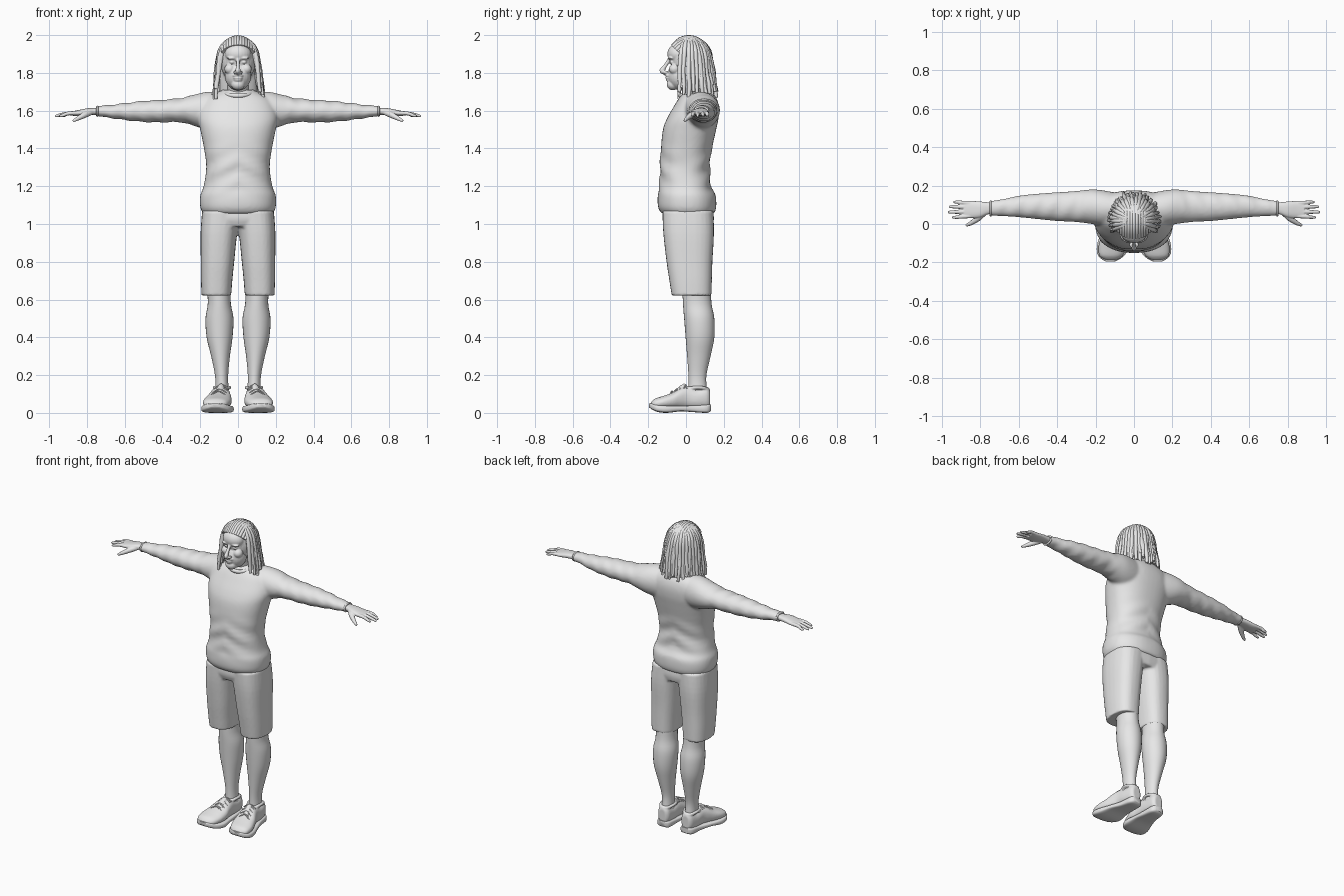
import bpy, bmesh, random
from math import sin, cos, pi, radians, sqrt, copysign
from mathutils import Vector, Matrix

random.seed(4)
cube = bpy.data.objects.get("Cube")
if cube:
    bpy.data.objects.remove(cube, do_unlink=True)

clay = bpy.data.materials.new("plain grey")
clay.use_nodes = True
clay.diffuse_color = (0.8, 0.8, 0.8, 1)
clay.node_tree.nodes["Principled BSDF"].inputs["Base Color"].default_value = (0.8, 0.8, 0.8, 1)


def spline(rows, steps=4):
    """Catmull-Rom interpolation of rows of numbers."""
    out, last = [], len(rows) - 1
    for i in range(last):
        quad = rows[max(i - 1, 0)], rows[i], rows[i + 1], rows[min(i + 2, last)]
        for j in range(steps):
            t = j / steps
            out.append([0.5 * (2 * q + (r - p) * t + (2 * p - 5 * q + 4 * r - s) * t * t
                               + (3 * q - p - 3 * r + s) * t ** 3) for p, q, r, s in zip(*quad)])
    return out + [list(rows[-1])]


def skin(bm, rings):
    """Bridge equal rings of points and cap both ends."""
    loops = [[bm.verts.new(p) for p in ring] for ring in rings]
    n = len(loops[0])
    for a, b in zip(loops, loops[1:]):
        for i in range(n):
            bm.faces.new((a[i], a[(i + 1) % n], b[(i + 1) % n], b[i]))
    bm.faces.new(loops[0][::-1])
    bm.faces.new(loops[-1])


def loft(bm, axis, rows, power=2.0, n=28):
    """Rows are (position on axis, low, high, low, high) for the other two axes."""
    u, v = [k for k in range(3) if k != axis]
    rings = []
    for pos, u0, u1, v0, v1 in spline(rows):
        ring = []
        for i in range(n):
            c, s = cos(2 * pi * i / n), sin(2 * pi * i / n)
            p = Vector()
            p[axis] = pos
            p[u] = (u0 + u1) / 2 + (u1 - u0) / 2 * copysign(abs(c) ** (2 / power), c)
            p[v] = (v0 + v1) / 2 + (v1 - v0) / 2 * copysign(abs(s) ** (2 / power), s)
            ring.append(p)
        rings.append(ring)
    skin(bm, rings)


def tube(bm, rows, n=8, steps=4):
    """Rows are (x, y, z, radius) along a path."""
    rows = spline(rows, steps)
    pts = [Vector(r[:3]) for r in rows]
    rings, side, old = [], None, None
    for i, p in enumerate(pts):
        d = (pts[min(i + 1, len(pts) - 1)] - pts[max(i - 1, 0)]).normalized()
        side = d.orthogonal().normalized() if side is None else old.rotation_difference(d) @ side
        old, up = d, d.cross(side)
        rings.append([p + rows[i][3] * (side * cos(2 * pi * k / n) + up * sin(2 * pi * k / n))
                      for k in range(n)])
    skin(bm, rings)


def ball(bm, centre, radii):
    m = Matrix.Translation(centre) @ Matrix.Diagonal((*radii, 1))
    bmesh.ops.create_uvsphere(bm, u_segments=24, v_segments=16, radius=1, matrix=m)


def mirror_copy(bm):
    geom = bmesh.ops.duplicate(bm, geom=bm.verts[:] + bm.edges[:] + bm.faces[:])["geom"]
    for v in geom:
        if isinstance(v, bmesh.types.BMVert):
            v.co.x *= -1


def finish(name, bm, side=1, voxel=0, soften=3):
    """Make the object; voxel fuses overlapping pieces into one surface."""
    for v in bm.verts:
        v.co.x *= side
    bmesh.ops.recalc_face_normals(bm, faces=bm.faces[:])
    mesh = bpy.data.meshes.new(name)
    bm.to_mesh(mesh)
    bm.free()
    mesh.materials.append(clay)
    ob = bpy.data.objects.new(name, mesh)
    bpy.context.collection.objects.link(ob)
    bpy.ops.object.select_all(action="DESELECT")
    ob.select_set(True)
    bpy.context.view_layer.objects.active = ob
    bpy.ops.object.shade_smooth_by_angle(angle=radians(50))
    if voxel:
        fuse = ob.modifiers.new("fuse", "REMESH")
        fuse.mode, fuse.voxel_size, fuse.use_smooth_shade = "VOXEL", voxel, True
        relax = ob.modifiers.new("relax", "SMOOTH")
        relax.factor, relax.iterations = 0.5, soften


# Sweater: sleeves mirrored, then torso with soft folds above the hem
bm = bmesh.new()
loft(bm, 0, [(.08, 0, .16, 1.5, 1.7), (.16, -.01, .175, 1.5, 1.7), (.22, 0, .18, 1.515, 1.688),
             (.3, .01, .172, 1.538, 1.667), (.4, .015, .165, 1.538, 1.658), (.5, .025, .158, 1.54, 1.652),
             (.6, .035, .147, 1.55, 1.64), (.68, .04, .13, 1.562, 1.63), (.75, .043, .12, 1.57, 1.624)])
for v in bm.verts:
    v.co.z += .003 * sin(70 * v.co.x + 30 * v.co.y) * (.25 < v.co.x < .7)
mirror_copy(bm)
torso = bmesh.new()
loft(torso, 2, [(1.055, -.185, .185, -.13, .15), (1.09, -.2, .2, -.148, .16), (1.15, -.2, .2, -.15, .157),
                (1.2, -.182, .182, -.142, .133), (1.3, -.168, .168, -.138, .126), (1.4, -.18, .18, -.133, .138),
                (1.5, -.2, .2, -.122, .16), (1.56, -.212, .212, -.1, .172), (1.62, -.2, .2, -.066, .174),
                (1.67, -.165, .165, -.035, .16), (1.71, -.08, .08, 0, .13)], power=2.3, n=48)
for v in torso.verts:
    fade = max(0, 1 - abs(v.co.z - 1.28) / .16)
    v.co.y += .006 * fade * sin(55 * v.co.z + 28 * abs(v.co.x))
scratch = bpy.data.meshes.new("torso_part")
torso.to_mesh(scratch)
torso.free()
bm.from_mesh(scratch)
bpy.data.meshes.remove(scratch)
finish("sweater", bm, voxel=.009, soften=5)

# Neckline ribbing
bm = bmesh.new()
tube(bm, [(.078 * cos(a), .045 + .075 * sin(a), 1.697 + .018 * sin(a), .012)
          for a in (2 * pi * i / 16 for i in range(17))])
finish("collar", bm)

# Shorts: two wide legs fused with the hips
bm = bmesh.new()
loft(bm, 2, [(.622, .036, .193, -.076, .135), (.7, .03, .196, -.088, .137), (.8, .02, .197, -.103, .14),
             (.95, .004, .198, -.12, .148), (1.07, -.02, .19, -.125, .145)], power=2.5)
mirror_copy(bm)
loft(bm, 2, [(.985, -.14, .14, -.11, .14), (1.03, -.185, .185, -.125, .148),
             (1.09, -.18, .18, -.12, .14)], power=2.5)
finish("shorts", bm, voxel=.008, soften=2)

for label, side in (("left", 1), ("right", -1)):
    # Bare lower leg
    bm = bmesh.new()
    loft(bm, 2, [(.08, .045, .125, .01, .115), (.13, .05, .12, .013, .11), (.2, .052, .122, .013, .108),
                 (.3, .043, .142, .006, .13), (.4, .029, .166, -.002, .15), (.5, .024, .172, -.01, .15),
                 (.58, .038, .16, -.016, .135), (.68, .04, .165, -.02, .13)])
    finish(label + "_leg", bm, side)

    # Shoe upper with ankle rim and tongue
    bm = bmesh.new()
    loft(bm, 1, [(.128, .06, .11, .03, .12), (.11, .045, .125, .02, .138), (.06, .041, .135, .02, .128),
                 (.01, .04, .14, .02, .142), (-.03, .037, .155, .02, .132), (-.07, .033, .172, .02, .108),
                 (-.12, .04, .185, .02, .09), (-.165, .06, .18, .02, .075), (-.187, .09, .15, .025, .055)], 2.3)
    tube(bm, [(.085 + .04 * cos(a), .062 + .054 * sin(a), .13 + .005 * cos(2 * a), .01)
              for a in (2 * pi * i / 12 for i in range(13))])
    tube(bm, [(.1, -.06, .095, .02), (.092, -.02, .128, .02), (.088, 0, .147, .014)])
    finish(label + "_shoe", bm, side, voxel=.005, soften=2)

    # Sole with a raised toe and shallow arch
    bm = bmesh.new()
    loft(bm, 1, [(.132, .06, .11, .01, .045), (.11, .04, .13, 0, .045), (.04, .035, .142, .004, .04),
                 (-.03, .029, .166, .008, .038), (-.1, .022, .19, 0, .04), (-.15, .04, .192, .005, .044),
                 (-.18, .07, .172, .018, .05), (-.195, .1, .145, .03, .05)], power=4)
    finish(label + "_sole", bm, side)

    # Laces
    bm = bmesh.new()
    for i in range(4):
        y, z, x = -.075 + .024 * i, .109 + .011 * i, .103 - .005 * i
        for lean in (.008, -.008):
            tube(bm, [(x - .038, y - lean, z - .014, .004), (x, y, z + .006, .004),
                      (x + .038, y + lean, z - .014, .004)], n=6)
    finish(label + "_laces", bm, side)

    # Hand: palm, four fingers and a lowered thumb
    bm = bmesh.new()
    loft(bm, 0, [(.72, .054, .11, 1.578, 1.616), (.76, .05, .113, 1.578, 1.614), (.8, .034, .117, 1.576, 1.612),
                 (.85, .03, .12, 1.572, 1.602), (.885, .034, .117, 1.574, 1.596)], power=2.4)
    for y, tip, spread in ((.041, .945, -.006), (.064, .968, -.002), (.088, .962, .002), (.109, .938, .005)):
        tube(bm, [(.85, y, 1.588, .011), (.9, y + spread / 2, 1.585, .0105),
                  (tip - .02, y + spread, 1.576, .009), (tip, y + spread, 1.571, .006)], n=10)
    tube(bm, [(.775, .06, 1.592, .014), (.81, .03, 1.578, .016), (.845, .006, 1.56, .012),
              (.873, -.008, 1.545, .007)], n=10)
    finish(label + "_hand", bm, side, voxel=.0035, soften=2)

    # Sleeve cuff
    bm = bmesh.new()
    tube(bm, [(.745, .081 + .036 * cos(a), 1.597 + .024 * sin(a), .006)
              for a in (2 * pi * i / 12 for i in range(13))])
    finish(label + "_cuff", bm, side)

# Head: skull, brow, cheeks, nose, lips, jaw and neck fused
bm = bmesh.new()
ball(bm, (0, .005, 1.875), (.085, .09, .11))
ball(bm, (0, -.045, 1.9), (.07, .054, .055))
ball(bm, (0, -.028, 1.785), (.07, .07, .078))
ball(bm, (0, -.07, 1.738), (.036, .032, .03))
tube(bm, [(0, -.085, 1.875, .011), (0, -.105, 1.845, .01), (0, -.122, 1.82, .013),
          (0, -.128, 1.81, .013), (0, -.11, 1.798, .011)])
for s in (1, -1):
    ball(bm, (.033 * s, -.08, 1.878), (.027, .017, .008))
    ball(bm, (.032 * s, -.073, 1.857), (.014, .014, .01))
    ball(bm, (.043 * s, -.06, 1.82), (.029, .03, .028))
    ball(bm, (.014 * s, -.108, 1.803), (.01, .014, .009))
ball(bm, (0, -.092, 1.786), (.03, .018, .007))
ball(bm, (0, -.093, 1.773), (.025, .017, .006))
ball(bm, (0, -.09, 1.761), (.022, .017, .006))
loft(bm, 2, [(1.62, -.06, .06, .01, .12), (1.7, -.055, .055, -.01, .1), (1.78, -.055, .055, -.03, .08)])
finish("head", bm, voxel=.004, soften=3)

# Hair mass beneath the locks
bm = bmesh.new()
ball(bm, (0, .02, 1.865), (.094, .1, .126))
loft(bm, 2, [(1.69, -.1, .1, .04, .14), (1.78, -.1, .1, .02, .13), (1.88, -.09, .09, .01, .115)])
finish("hair_base", bm, voxel=.008)


# Locks: side and back strands hang from the crown, top strands sweep backwards
def hang(rows, end, flare):
    x, y, z, r = rows[-1]
    for k in (.35, .7, 1):
        w = 1 + flare * k
        rows.append((x * w + random.uniform(-.004, .004), .015 + (y - .015) * w + random.uniform(-.004, .004),
                     z + (end - z) * k, r * (1 - .3 * k * k)))
    return rows


bm = bmesh.new()
for count, scale, low in ((29, 1.0, 1.7), (24, 1.07, 1.675)):
    for i in range(count):
        a = -.36 + (pi + .72) * i / (count - 1) + random.uniform(-.03, .03)
        rows = []
        for e in (72, 50, 28, 5):
            out, rise = cos(radians(e)) * scale, sin(radians(e))
            rows.append((.1 * out * cos(a), .015 + .112 * out * sin(a), 1.855 + .13 * rise,
                         .0125 + random.uniform(-.002, .002)))
        tube(bm, hang(rows, low + random.uniform(-.02, .03), random.uniform(.17, .3)), steps=3)
for i in range(13):
    u = -.78 + .13 * i
    s = sqrt(1 - u * u)
    rows = [(.1 * u, .015 - .113 * s * cos(radians(f)), 1.857 + .132 * s * sin(radians(f)), .0115)
            for f in (40, 65, 90, 115, 140, 170)]
    tube(bm, hang(rows, random.uniform(1.68, 1.76), .28), steps=3)
finish("dreadlocks", bm)
